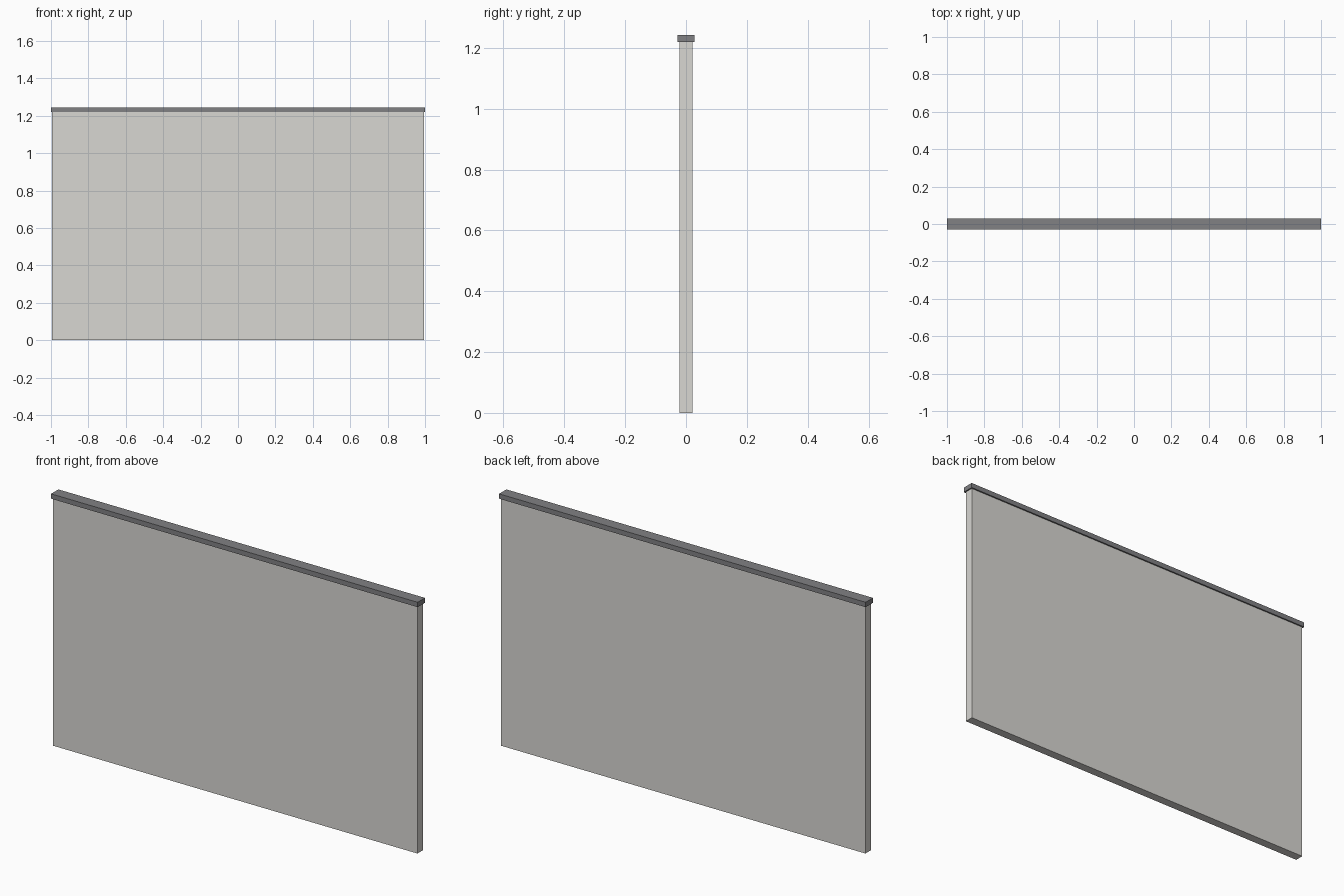
import bpy

if "Cube" in bpy.data.objects:
    bpy.data.objects.remove(bpy.data.objects["Cube"])


def material(name, color):
    mat = bpy.data.materials.new(name)
    mat.diffuse_color = color
    mat.use_nodes = True
    mat.node_tree.nodes["Principled BSDF"].inputs["Base Color"].default_value = mat.diffuse_color
    return mat


def box(name, width, depth, z0, z1, mat):
    bpy.ops.mesh.primitive_cube_add(size=1, location=(0, 0, (z0 + z1) / 2))
    obj = bpy.context.object
    obj.name = name
    obj.scale = (width, depth, z1 - z0)
    bpy.ops.object.transform_apply(location=False, rotation=False, scale=True)
    obj.data.materials.append(mat)
    return obj


PANEL_TOP, CAP_TOP = 1.219, 1.243

# Flat partition panel
box("wall_panel", 1.987, 0.043, 0, PANEL_TOP, material("light_grey", (0.69, 0.68, 0.65, 1)))

# Slightly overhanging cap rail along the top edge
box("cap_rail", 2.0, 0.057, PANEL_TOP, CAP_TOP, material("dark_grey", (0.22, 0.22, 0.23, 1)))
